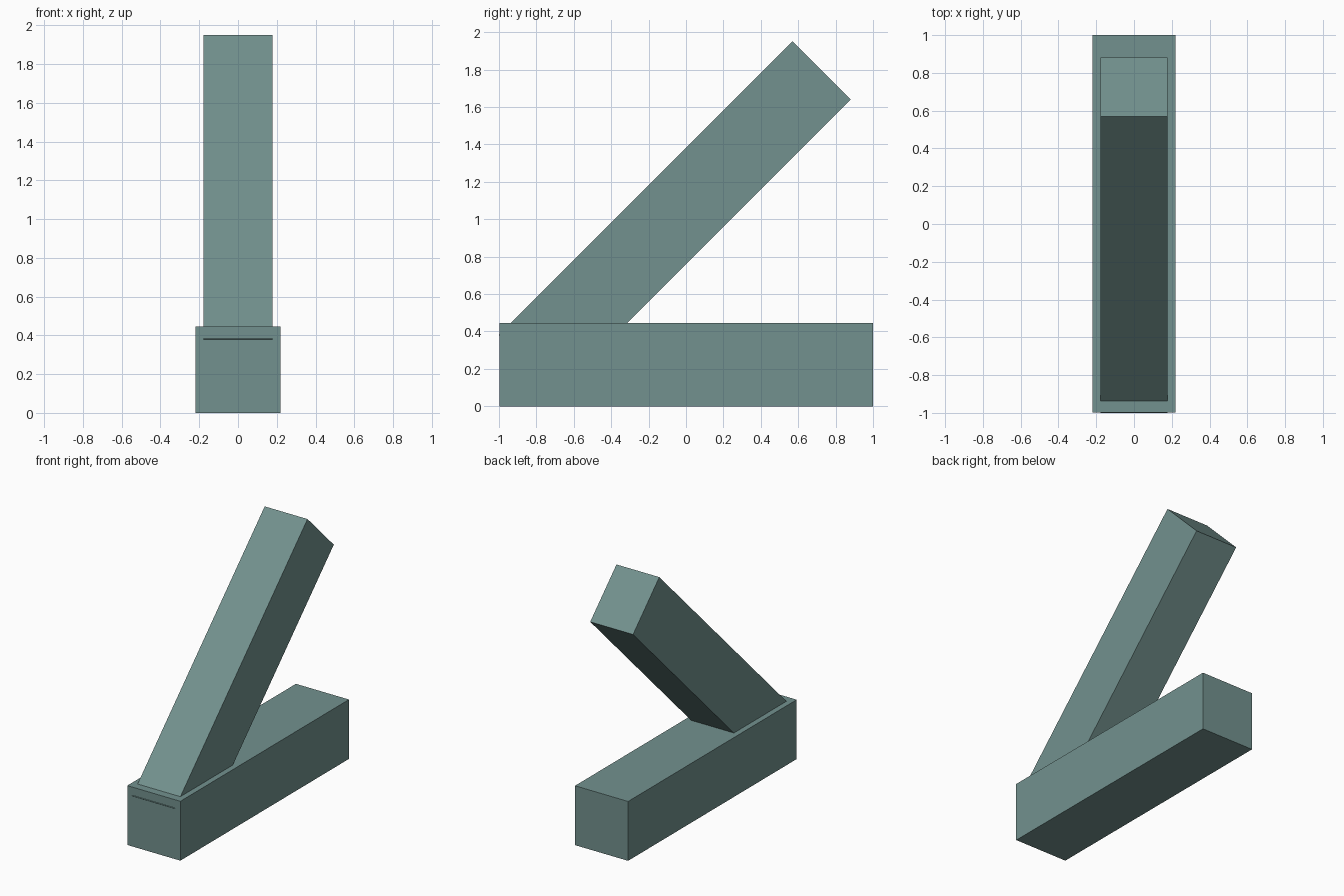
import bpy
import math
from mathutils import Matrix, Vector

if "Cube" in bpy.data.objects:
    bpy.data.objects.remove(bpy.data.objects["Cube"])

# Single flat colour
mat = bpy.data.materials.new("grey_teal")
mat.diffuse_color = (0.17, 0.285, 0.272, 1.0)
mat.use_nodes = True
mat.node_tree.nodes["Principled BSDF"].inputs["Base Color"].default_value = mat.diffuse_color


def box(name, size, center, tilt=0.0):
    """Flat-faced box, tilted about the x axis."""
    bpy.ops.mesh.primitive_cube_add(size=1)
    ob = bpy.context.object
    ob.name = name
    ob.data.transform(Matrix.Diagonal((*size, 1.0)))
    ob.location = center
    ob.rotation_euler.x = tilt
    ob.data.materials.append(mat)
    return ob


# Horizontal base beam
box("base_beam", (0.44, 1.997, 0.445), (0, 0.0015, 0.2225))

# Raised beam, its lower front edge just breaking through the base front
angle = math.radians(45)
length, thickness = 2.22, 0.44
along = Vector((0, math.cos(angle), math.sin(angle)))
across = Vector((0, math.sin(angle), -math.cos(angle)))
front_edge = Vector((0, -1.0, 0.381))
center = front_edge + along * length / 2 + across * thickness / 2
box("raised_beam", (0.355, length, thickness), center, angle)
